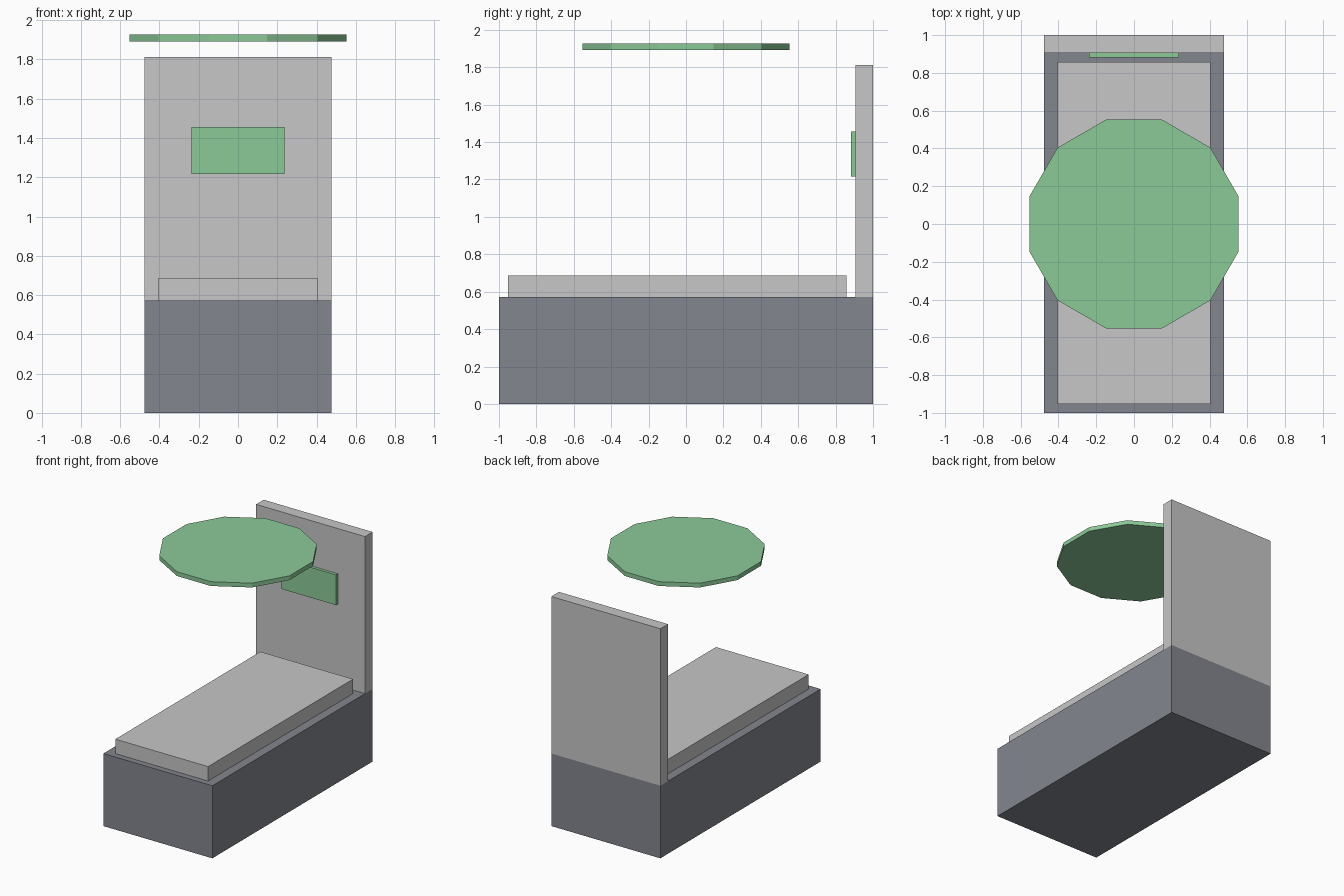
import bpy
import math

default = bpy.data.objects.get("Cube")
if default:
    bpy.data.objects.remove(default, do_unlink=True)


def make_material(name, rgb):
    mat = bpy.data.materials.new(name)
    mat.use_nodes = True
    color = (*rgb, 1.0)
    mat.diffuse_color = color
    mat.node_tree.nodes["Principled BSDF"].inputs["Base Color"].default_value = color
    return mat


def finish(name, mat):
    obj = bpy.context.object
    obj.name = name
    obj.data.name = name
    obj.data.materials.append(mat)
    return obj


def box(name, mat, x, y, z):
    """Box symmetric in x, from (low, high) ranges in y and z."""
    bpy.ops.mesh.primitive_cube_add(size=1, location=(0, sum(y) / 2, sum(z) / 2))
    obj = finish(name, mat)
    obj.scale = (2 * x, y[1] - y[0], z[1] - z[0])
    bpy.ops.object.transform_apply(location=False, rotation=False, scale=True)
    return obj


dark_grey = make_material("dark slate grey", (0.227, 0.238, 0.271))
light_grey = make_material("light grey", (0.571, 0.571, 0.578))
green = make_material("soft green", (0.262, 0.591, 0.314))

# Bed base, mattress pad and upright back panel
box("base", dark_grey, 0.476, (-1, 1), (0, 0.573))
box("pad", light_grey, 0.405, (-0.952, 0.857), (0.573, 0.687))
box("back_panel", light_grey, 0.476, (0.905, 1), (0.573, 1.813))

# Screen mounted on the back panel
box("screen", green, 0.238, (0.882, 0.905), (1.217, 1.456))

# Twelve-sided disc floating overhead, flat sides facing front and back
bpy.ops.mesh.primitive_cylinder_add(
    vertices=12, radius=0.572, depth=0.034, location=(0, 0, 1.909),
    rotation=(0, 0, math.radians(15)))
finish("overhead_disc", green)
